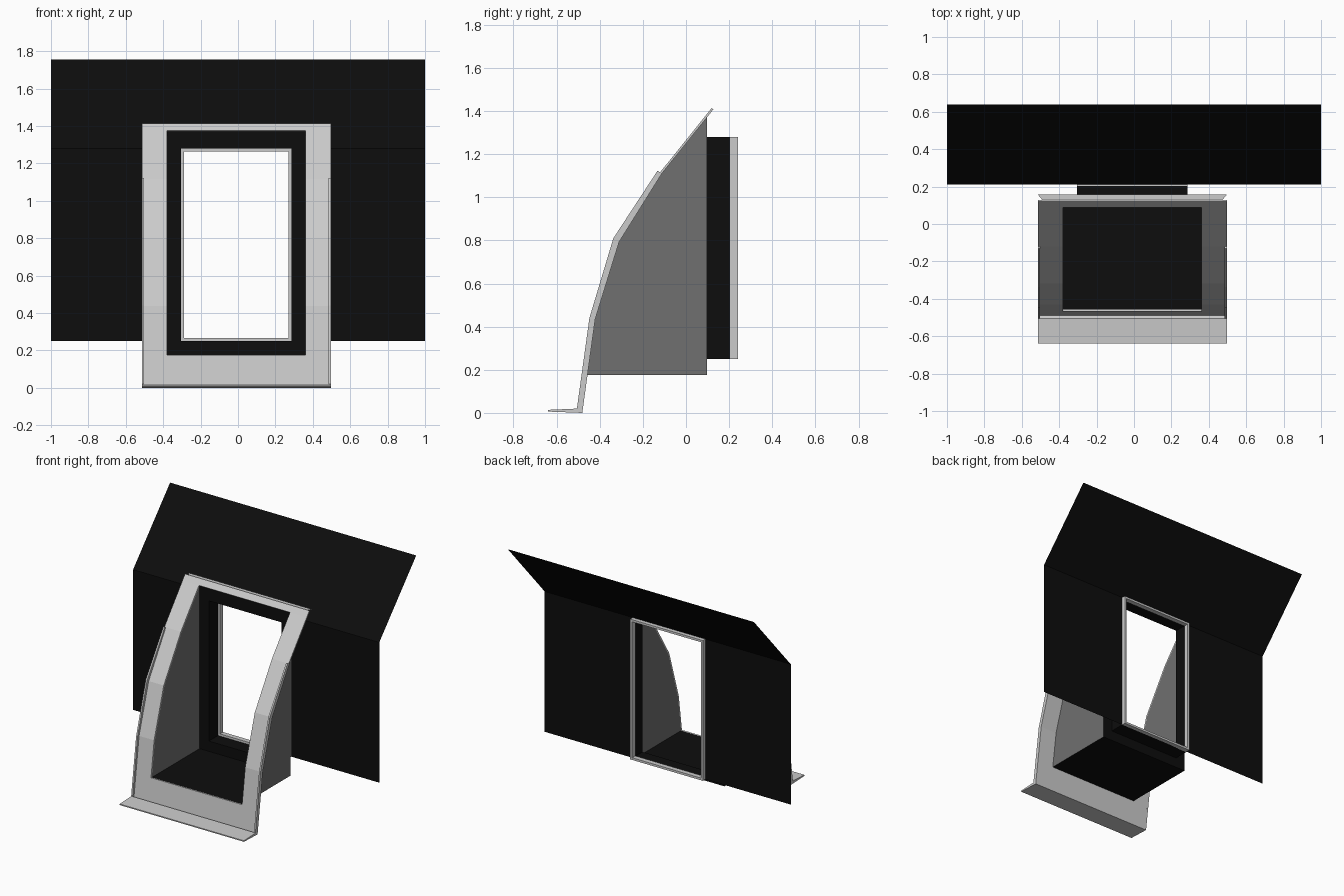
import bpy

if "Cube" in bpy.data.objects:
    bpy.data.objects.remove(bpy.data.objects["Cube"])

# ---------- materials ----------
def material(name, v):
    m = bpy.data.materials.new(name)
    m.diffuse_color = (v, v, v, 1)
    m.use_nodes = True
    m.node_tree.nodes["Principled BSDF"].inputs["Base Color"].default_value = m.diffuse_color
    return m

BLACK = material("black", 0.004)
DARK_GREY = material("dark_grey", 0.16)

# ---------- helpers ----------
def make(name, verts, faces, mat=None):
    me = bpy.data.meshes.new(name)
    me.from_pydata(verts, [], faces)
    me.update()
    ob = bpy.data.objects.new(name, me)
    bpy.context.collection.objects.link(ob)
    if mat:
        me.materials.append(mat)
    return ob

def sheet(name, xs, path, hole=(), thick=0, mat=None):
    """Sweep a (y, z) path across columns xs, leaving out (column, row) cells."""
    n = len(path)
    verts = [(x, y, z) for x in xs for y, z in path]
    faces = [(i*n + j, (i+1)*n + j, (i+1)*n + j+1, i*n + j+1)
             for i in range(len(xs)-1) for j in range(n-1) if (i, j) not in hole]
    ob = make(name, verts, faces, mat)
    if thick:
        s = ob.modifiers.new("thickness", 'SOLIDIFY')
        s.thickness, s.offset, s.use_even_offset = thick, 1, True
    return ob

def prism(name, profile, x0, x1):
    """Solid with a (y, z) outline between two x values."""
    n = len(profile)
    verts = [(x, y, z) for x in (x0, x1) for y, z in profile]
    faces = [tuple(range(n))[::-1], tuple(range(n, 2*n))]
    faces += [(i, (i+1) % n, n + (i+1) % n, n + i) for i in range(n)]
    return make(name, verts, faces)

# ---------- shared dimensions ----------
WX0, WX1, WZ0, WZ1 = -0.305, 0.285, 0.25, 1.28      # window opening
FX0, FX1, FZ0, FZ1 = -0.38, 0.36, 0.175, 1.37       # reveal opening
OX0, OX1 = -0.514, 0.496                            # outer trim
RY, WY = 0.097, 0.211                               # ring and wall planes
back = [(-0.481, 0.0), (-0.457, FZ0), (-0.421, 0.435), (-0.31, 0.793),
        (-0.112, 1.11), (RY, FZ1), (0.127, 1.408)]

# ---------- wall with sloped roof part ----------
sheet("wall_and_roof", [-1, WX0, WX1, 1], [(WY, WZ0), (WY, WZ1), (0.64, 1.755)],
      hole={(1, 0)}, mat=BLACK)

# ---------- window frame ----------
t = 0.016
sheet("window_frame", [WX0, WX0+t, WX1-t, WX1],
      [(0.24, z) for z in (WZ0, WZ0+t, WZ1-t, WZ1)], hole={(1, 1)}, thick=0.036)

# ---------- window jamb ----------
corners = [(WX0, WZ0), (WX1, WZ0), (WX1, WZ1), (WX0, WZ1)]
make("window_jamb", [(x, y, z) for y in (RY, WY) for x, z in corners],
     [(i, (i+1) % 4, 4 + (i+1) % 4, 4 + i) for i in range(4)], BLACK)

# ---------- ring joining the jamb to the wider reveal ----------
sheet("reveal_back_ring", [FX0, WX0, WX1, FX1],
      [(RY, z) for z in (FZ0, WZ0, WZ1, FZ1)], hole={(1, 1)}, mat=BLACK)

# ---------- reveal sides and floor ----------
side = back[1:6] + [(RY, FZ0)]
for label, x in (("left", FX0), ("right", FX1)):
    make("reveal_side_" + label, [(x, y, z) for y, z in side],
         [tuple(range(len(side)))], DARK_GREY)
sheet("reveal_floor", [FX0, FX1], [back[1], (RY, FZ0)], mat=BLACK)

# ---------- curved front trim panel ----------
sheet("front_trim", [OX0, FX0, FX1, OX1], back,
      hole={(1, j) for j in range(1, 5)}, thick=0.01)

# ---------- raised lips along both trim edges ----------
lip = [(-0.506, 0.02), (-0.448, 0.44), (-0.337, 0.81), (-0.132, 1.123)]
lip += [back[i] for i in (4, 3, 2, 0)]
for label, x in (("left", OX0), ("right", OX1 - 0.012)):
    prism("trim_lip_" + label, lip, x, x + 0.012)

# ---------- bottom apron and small top flange ----------
prism("apron", [(-0.504, 0.02), (-0.64, 0.014), (-0.64, 0.006), (-0.481, 0.0)], OX0, OX1)
make("top_flange", [(OX0+0.025, 0.127, 1.408), (OX1-0.025, 0.127, 1.408),
                    (OX1, 0.157, 1.408), (OX0, 0.157, 1.408)], [(0, 1, 2, 3)])
